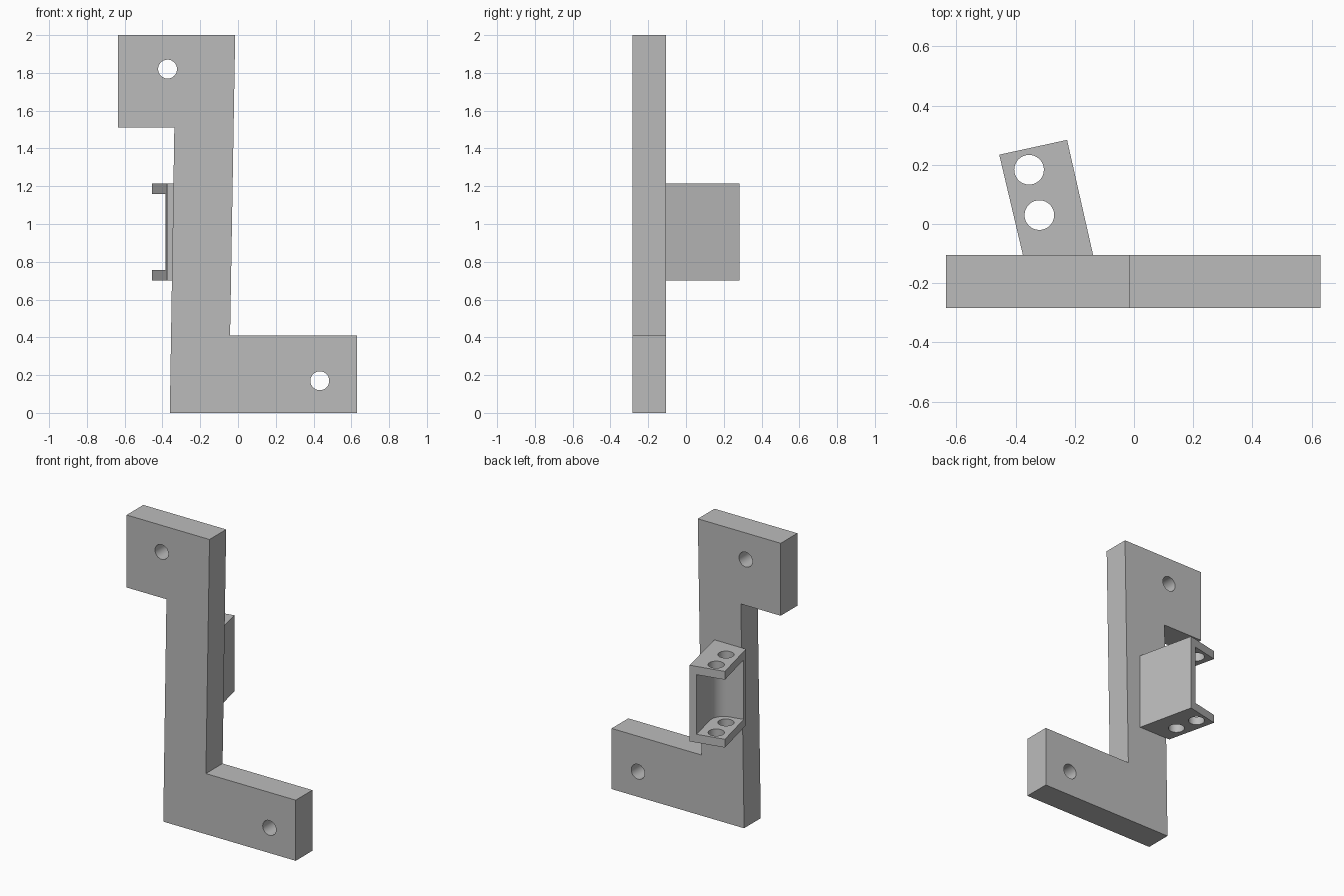
import bpy, bmesh, math
from mathutils import Vector

cube = bpy.data.objects.get("Cube")
if cube:
    bpy.data.objects.remove(cube)

grey = bpy.data.materials.new("plain grey")
grey.use_nodes = True
grey.diffuse_color = (0.5, 0.5, 0.5, 1)
grey.node_tree.nodes["Principled BSDF"].inputs["Base Color"].default_value = (0.5, 0.5, 0.5, 1)


def prism(name, points, offset):
    """Extrude a closed 3D outline along an offset."""
    bm = bmesh.new()
    face = bm.faces.new([bm.verts.new(p) for p in points])
    ext = bmesh.ops.extrude_face_region(bm, geom=[face])
    moved = [g for g in ext["geom"] if isinstance(g, bmesh.types.BMVert)]
    bmesh.ops.translate(bm, verts=moved, vec=offset)
    bmesh.ops.recalc_face_normals(bm, faces=bm.faces)
    mesh = bpy.data.meshes.new(name)
    bm.to_mesh(mesh)
    bm.free()
    mesh.materials.append(grey)
    obj = bpy.data.objects.new(name, mesh)
    bpy.context.collection.objects.link(obj)
    return obj


def circle(cx, cy, radius, start=0, sweep=math.tau, count=48):
    return [(cx + radius * math.cos(start + sweep * i / count),
             cy + radius * math.sin(start + sweep * i / count)) for i in range(count)]


def cut(obj, cutters):
    """Subtract the cutters, then discard them and smooth the round walls."""
    bpy.context.view_layer.objects.active = obj
    for cutter in cutters:
        cutter.hide_render = True
        mod = obj.modifiers.new("cut", 'BOOLEAN')
        mod.operation = 'DIFFERENCE'
        mod.solver = 'EXACT'
        mod.object = cutter
        bpy.ops.object.modifier_apply(modifier=mod.name)
        bpy.data.objects.remove(cutter)
    bpy.ops.object.select_all(action='DESELECT')
    obj.select_set(True)
    bpy.ops.object.shade_smooth_by_angle(angle=math.radians(25))


# Stepped mounting plate with one bolt hole in each foot
FRONT, BACK = -0.283, -0.105
outline = [(-0.635, 2), (-0.015, 2), (-0.042, 0.41), (0.63, 0.41),
           (0.63, 0), (-0.361, 0), (-0.337, 1.51), (-0.635, 1.51)]
plate = prism("mounting_plate", [(x, FRONT, z) for x, z in outline], (0, BACK - FRONT, 0))
cut(plate, [prism("bolt_hole", [(p, -0.5, q) for p, q in circle(x, z, 0.05)], (0, 1, 0))
            for x, z in [(-0.373, 1.82), (0.433, 0.17)]])

# Angled channel bracket behind the plate
LOW, HIGH, FLANGE = 0.70, 1.215, 0.056
corners = [(-0.138, BACK), (-0.226, 0.284), (-0.455, 0.234), (-0.375, BACK)]
bracket = prism("channel_bracket", [(x, y, LOW) for x, y in corners], (0, 0, HIGH - LOW))

# Bracket axes: across from the web, and along away from the plate
origin = Vector((-0.138, BACK, 0))
along = Vector((-0.222, 0.975, 0))
across = Vector((-0.975, -0.222, 0))


def local(points, z):
    return [origin + across * s + along * t + Vector((0, 0, z)) for s, t in points]


# Open pocket with a rounded inner corner, then paired pin holes
web, wall, fillet = 0.045, 0.09, 0.09
pocket = circle(web + fillet, wall + fillet, fillet, math.pi, math.pi / 2, 16)
pocket += [(web + fillet, wall), (0.5, wall), (0.5, 0.7), (web, 0.7)]
cutters = [prism("pocket", local(pocket, LOW + FLANGE), (0, 0, HIGH - LOW - 2 * FLANGE))]
for t in (0.172, 0.329):
    cutters.append(prism("pin_hole", local(circle(0.147, t, 0.05), 0.5), (0, 0, 1)))
cut(bracket, cutters)
